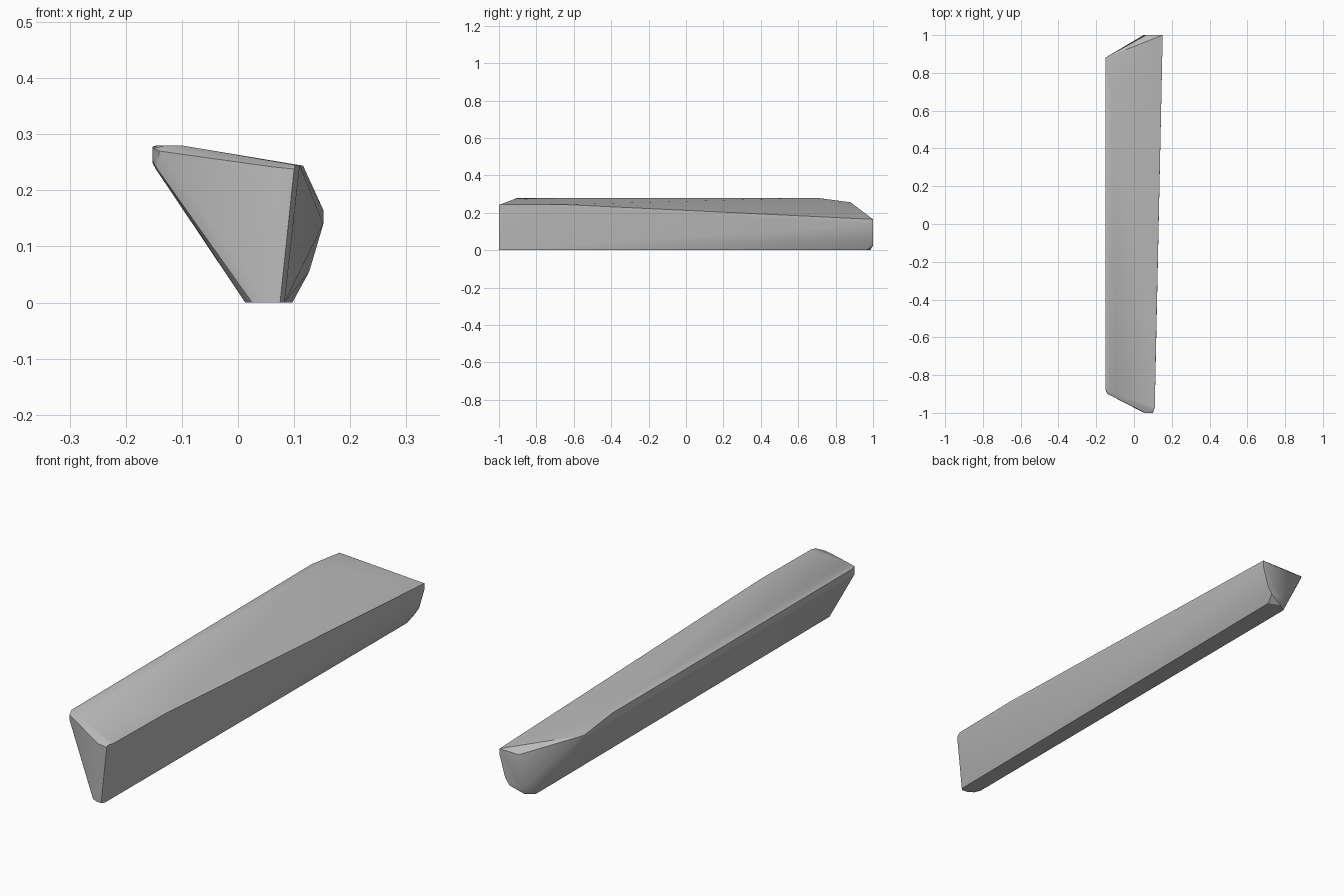
import bpy
import bmesh
import math

cube = bpy.data.objects.get("Cube")
if cube:
    bpy.data.objects.remove(cube, do_unlink=True)

# Single grey stone colour
grey = bpy.data.materials.new("stone_grey")
grey.use_nodes = True
colour = (0.5, 0.5, 0.5, 1)
grey.diffuse_color = colour
grey.node_tree.nodes["Principled BSDF"].inputs["Base Color"].default_value = colour

# Corners of the faceted beam, one group per edge or end
front_end = [
    (0.10, -1.0, 0.238), (0.102, -0.992, 0.245), (0.11, -0.97, 0.245),
    (0.06, -1.0, 0.242), (0.075, -1.0, 0.0), (0.083, -0.985, 0.0),
    (0.05, -0.998, 0.0), (0.025, -0.983, 0.0), (0.013, -0.955, 0.0),
]
upper_left_edge = [
    (-0.14, -0.90, 0.27), (-0.13, -0.89, 0.28), (-0.10, -0.90, 0.28),
    (-0.152, -0.87, 0.275), (-0.152, -0.87, 0.252), (-0.146, -0.89, 0.241),
    (-0.152, 0.70, 0.278), (-0.145, 0.70, 0.28), (-0.12, 0.68, 0.28),
    (-0.152, 0.88, 0.256), (-0.152, 0.875, 0.248), (-0.146, 0.87, 0.237),
]
upper_right_edge = [(0.116, -0.65, 0.244), (0.152, 1.0, 0.165)]
back_end = [
    (0.064, 1.0, 0.163), (0.152, 1.0, 0.14), (0.127, 1.0, 0.055),
    (0.107, 1.0, 0.025), (0.097, 0.965, 0.0), (0.05, 0.985, 0.0),
    (0.05, 1.0, 0.03), (0.013, 0.96, 0.0),
]

# Wrap the corners in one convex solid and merge its flat faces
mesh = bpy.data.meshes.new("beam")
bm = bmesh.new()
for corner in front_end + upper_left_edge + upper_right_edge + back_end:
    bm.verts.new(corner)
hull = bmesh.ops.convex_hull(bm, input=bm.verts)
spare = {v for v in hull["geom_interior"] + hull["geom_unused"]
         if isinstance(v, bmesh.types.BMVert)}
bmesh.ops.delete(bm, geom=list(spare), context="VERTS")
bmesh.ops.dissolve_limit(bm, angle_limit=math.radians(0.5),
                         verts=bm.verts, edges=bm.edges)
bmesh.ops.recalc_face_normals(bm, faces=bm.faces)
bm.to_mesh(mesh)
bm.free()
mesh.materials.append(grey)

beam = bpy.data.objects.new("beam", mesh)
bpy.context.collection.objects.link(beam)

# Soft facets, crisp main edges
bpy.ops.object.select_all(action="DESELECT")
beam.select_set(True)
bpy.context.view_layer.objects.active = beam
bpy.ops.object.shade_smooth_by_angle(angle=math.radians(30))
